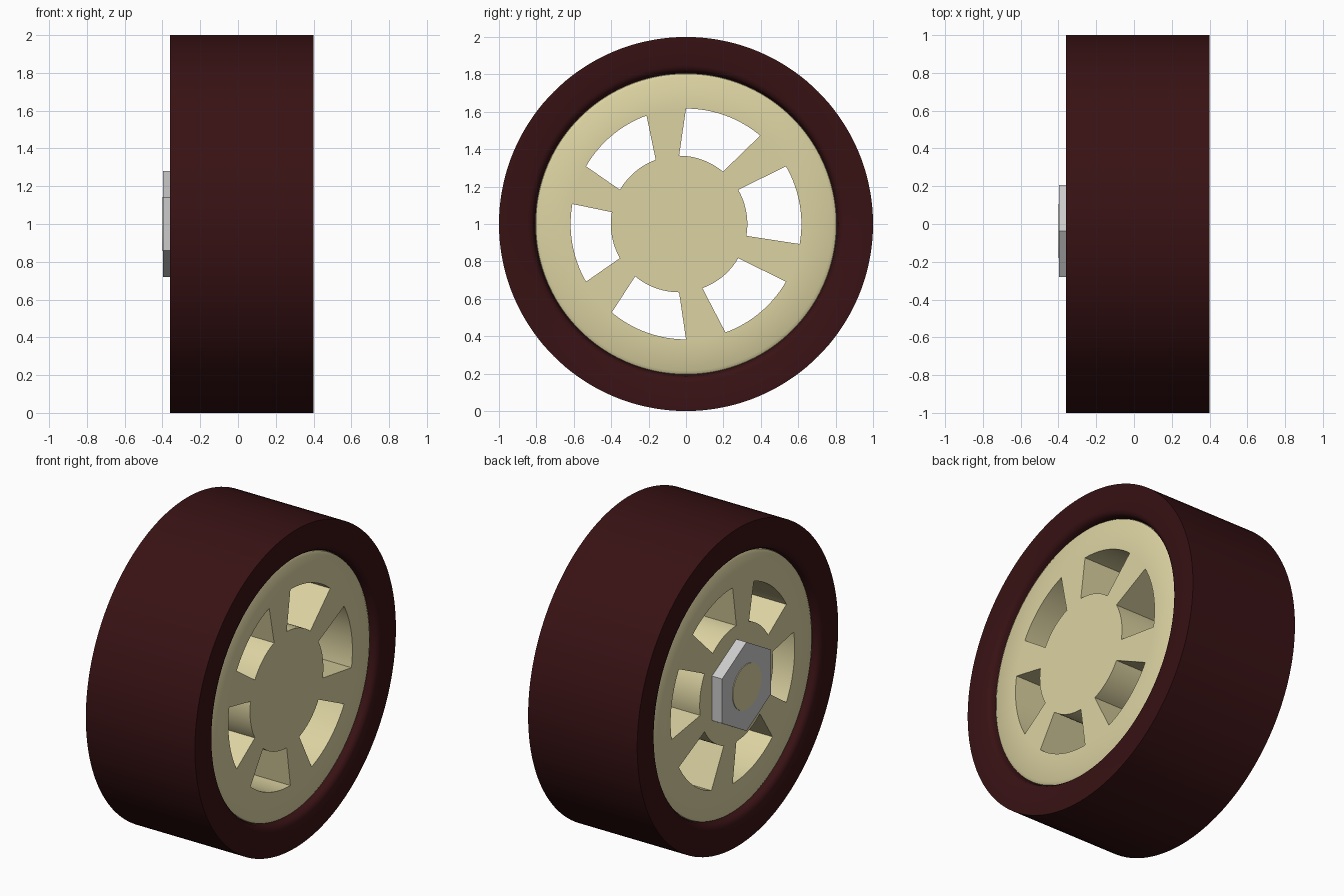
import bpy, bmesh, math

if "Cube" in bpy.data.objects:
    bpy.data.objects.remove(bpy.data.objects["Cube"])

N = 144            # segments around the wheel
CZ = 1.0           # axle height
HUB_Y = -0.037     # hub, nut and axle sit slightly off centre


def material(name, color):
    m = bpy.data.materials.new(name)
    m.diffuse_color = (*color, 1)
    m.use_nodes = True
    m.node_tree.nodes["Principled BSDF"].inputs["Base Color"].default_value = m.diffuse_color
    return m


def finish(name, bm, mat=None, angle=35):
    bmesh.ops.recalc_face_normals(bm, faces=bm.faces)
    me = bpy.data.meshes.new(name)
    bm.to_mesh(me)
    bm.free()
    ob = bpy.data.objects.new(name, me)
    bpy.context.collection.objects.link(ob)
    if mat:
        me.materials.append(mat)
    bpy.ops.object.select_all(action='DESELECT')
    ob.select_set(True)
    bpy.context.view_layer.objects.active = ob
    bpy.ops.object.shade_smooth_by_angle(angle=math.radians(angle))
    return ob


def ring(bm, x, r, n=N, dy=0.0):
    """Circle of vertices in the YZ plane, starting at the top."""
    return [bm.verts.new((x, dy + r * math.sin(2 * math.pi * i / n),
                          CZ + r * math.cos(2 * math.pi * i / n))) for i in range(n)]


def bridge(bm, a, b, keep=lambda i: True):
    n = len(a)
    for i in range(n):
        if keep(i):
            j = (i + 1) % n
            bm.faces.new((a[i], a[j], b[j], b[i]))


def prism(name, x0, x1, r, n, mat=None):
    bm = bmesh.new()
    a, b = ring(bm, x0, r, n, HUB_Y), ring(bm, x1, r, n, HUB_Y)
    bridge(bm, a, b)
    bm.faces.new(a)
    bm.faces.new(b)
    return finish(name, bm, mat, 30)


rubber = material("dark_rubber", (0.04, 0.006, 0.007))
cream = material("cream", (0.72, 0.65, 0.36))

# Tyre: lathed closed profile with rounded inner lips
half = [(0.38, 1.0), (0.38, 0.845), (0.372, 0.825), (0.358, 0.814), (0.34, 0.81), (0.28, 0.79)]
profile = [(0.02 + x, r) for x, r in half] + [(0.02 - x, r) for x, r in reversed(half)]
bm = bmesh.new()
rings = [ring(bm, x, r) for x, r in profile]
for k in range(len(rings)):
    bridge(bm, rings[k], rings[(k + 1) % len(rings)])
finish("tyre", bm, rubber)

# Rim: two spoked faces joined by window walls and the outer band
STEP = N // 6
WIN = round(40 / 360 * N)       # each window spans 40 degrees, each spoke 20


def is_window(i):
    return i % STEP < WIN


bm = bmesh.new()
sides = []
for s in (-1, 1):
    face_x = 0.02 + s * 0.345
    hub = ring(bm, face_x, 0.365, dy=HUB_Y)
    win = ring(bm, face_x, 0.617)
    edge = ring(bm, face_x, 0.785)
    bevel = ring(bm, 0.02 + s * 0.335, 0.803)
    band = ring(bm, 0.02 + s * 0.31, 0.81)
    bm.faces.new(hub)
    bridge(bm, hub, win, lambda i: not is_window(i))
    bridge(bm, win, edge)
    bridge(bm, edge, bevel)
    bridge(bm, bevel, band)
    sides.append((hub, win, band))
(h0, w0, b0), (h1, w1, b1) = sides
bridge(bm, h0, h1, is_window)
bridge(bm, w0, w1, is_window)
bridge(bm, b0, b1)
for k in range(6):
    for i in (k * STEP, k * STEP + WIN):
        bm.faces.new((h0[i], w0[i], w1[i], h1[i]))
finish("rim", bm, cream)

# Hexagonal nut and the axle end showing through it
prism("nut", -0.396, -0.32, 0.28, 6)
prism("axle_end", -0.40, -0.30, 0.142, 48, cream)
